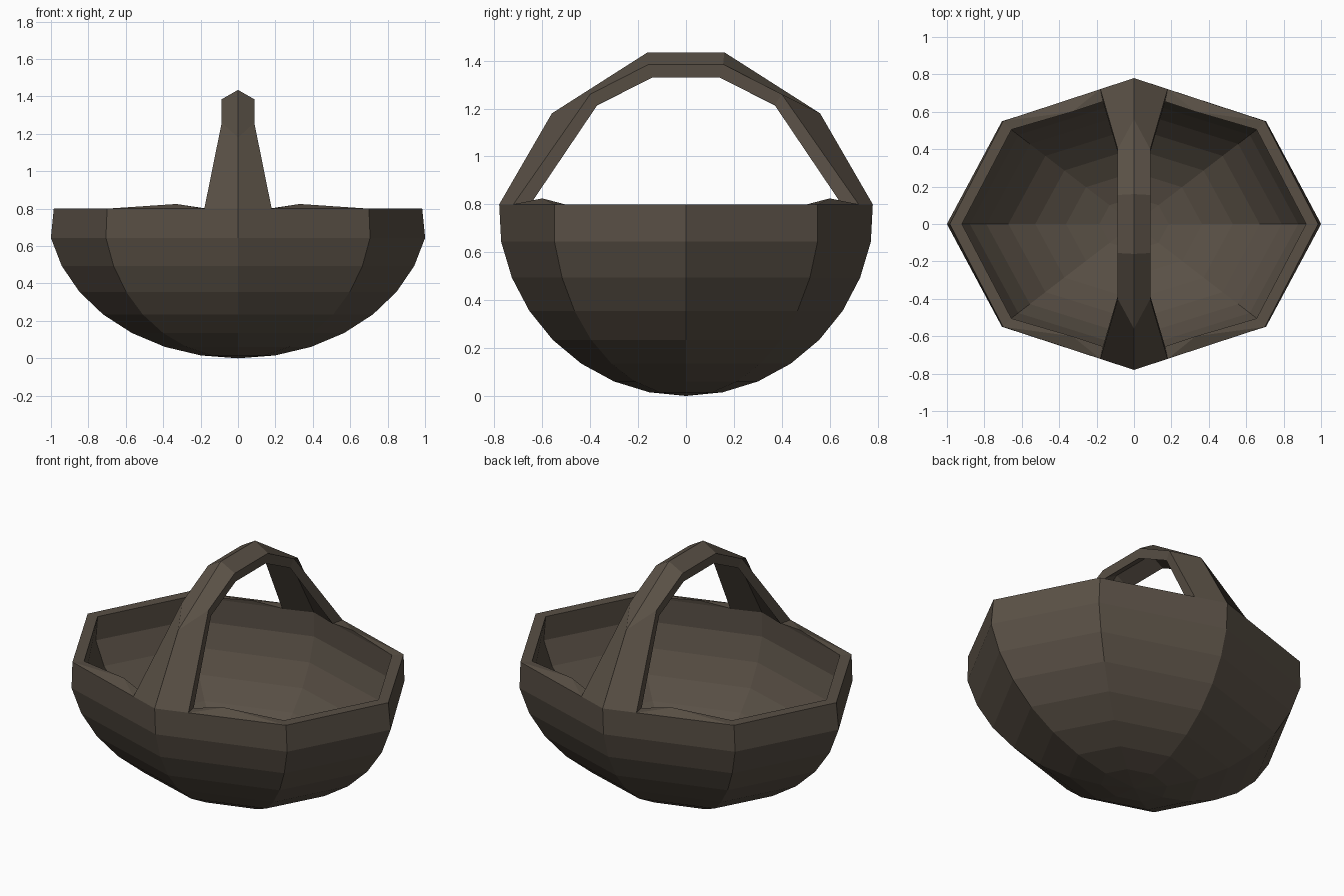
import bpy, math

if "Cube" in bpy.data.objects:
    bpy.data.objects.remove(bpy.data.objects["Cube"])

mat = bpy.data.materials.new("dark_wicker")
mat.diffuse_color = (0.10, 0.08, 0.06, 1)
mat.use_nodes = True
mat.node_tree.nodes["Principled BSDF"].inputs["Base Color"].default_value = mat.diffuse_color


def add_mesh(name, verts, faces):
    me = bpy.data.meshes.new(name)
    me.from_pydata(verts, [], faces)
    me.materials.append(mat)
    ob = bpy.data.objects.new(name, me)
    bpy.context.collection.objects.link(ob)
    return ob


def octagon(x, dx, dy, y, z):
    return [(x, 0, z), (dx, dy, z), (0, y, z), (-dx, dy, z),
            (-x, 0, z), (-dx, -dy, z), (0, -y, z), (dx, -dy, z)]


# Bowl: outer and inner eight-sided shells, rows of a half ellipsoid
verts, faces = [], []


def shell(sizes, rim, z0, inward):
    tip = len(verts)
    verts.append((0, 0, z0))
    for i in range(1, 9):
        a = math.radians(11.25 * i)
        z = z0 + (0.8 - z0) * (1 - math.cos(a))
        verts.extend(octagon(*(rim if i == 8 else [s * math.sin(a) for s in sizes]), z))
        for k in range(8):
            n = (k + 1) % 8
            r = tip + 1 + (i - 1) * 8
            f = [tip, r + n, r + k] if i == 1 else [r - 8 + k, r - 8 + n, r + n, r + k]
            faces.append(f[::-1] if inward else f)
    return tip + 57


outer = shell((1.02, 0.72, 0.56, 0.787), (0.985, 0.70, 0.55, 0.78), 0.0, False)
inner = shell((0.95, 0.67, 0.515, 0.725), (0.92, 0.655, 0.505, 0.71), 0.065, True)

# Rim: flat quads at the ends, raised corners beside the handle feet
for k in (0, 3, 4, 7):
    n = (k + 1) % 8
    faces.append([outer + k, outer + n, inner + n, inner + k])
for k, sx, sy in ((1, 1, 1), (3, -1, 1), (5, -1, -1), (7, 1, -1)):
    b = len(verts)
    verts.extend([(0.18 * sx, 0.721 * sy, 0.8), (0.33 * sx, 0.60 * sy, 0.825),
                  (0.165 * sx, 0.655 * sy, 0.8)])
    new = [[outer + k, b, b + 1], [outer + k, b + 1, inner + k],
           [b, b + 2, b + 1], [inner + k, b + 1, b + 2]]
    faces.extend(f if sx * sy > 0 else f[::-1] for f in new)
add_mesh("basket_bowl", verts, faces)

# Handle: roof-shaped strip; each station gives ridge, edge, inner edge, inner ridge
half = [
    ((0, 0.78, 0.80), (0.18, 0.721, 0.80), (0.165, 0.65, 0.80), (0, 0.71, 0.80)),
    ((0, 0.56, 1.18), (0.087, 0.40, 1.26), (0.083, 0.37, 1.215), (0, 0.515, 1.14)),
    ((0, 0.16, 1.435), (0.087, 0.155, 1.385), (0.083, 0.14, 1.33), (0, 0.145, 1.38)),
]
stations = half + [[(x, -y, z) for x, y, z in s] for s in reversed(half)]
verts, faces = [], []
for i, (ridge, edge, low, under) in enumerate(stations):
    verts.extend([ridge, edge, low, under,
                  (-low[0], low[1], low[2]), (-edge[0], edge[1], edge[2])])
    if i:
        for k in range(6):
            n = (k + 1) % 6
            faces.append([6 * i - 6 + k, 6 * i + k, 6 * i + n, 6 * i - 6 + n])
add_mesh("basket_handle", verts, faces)
